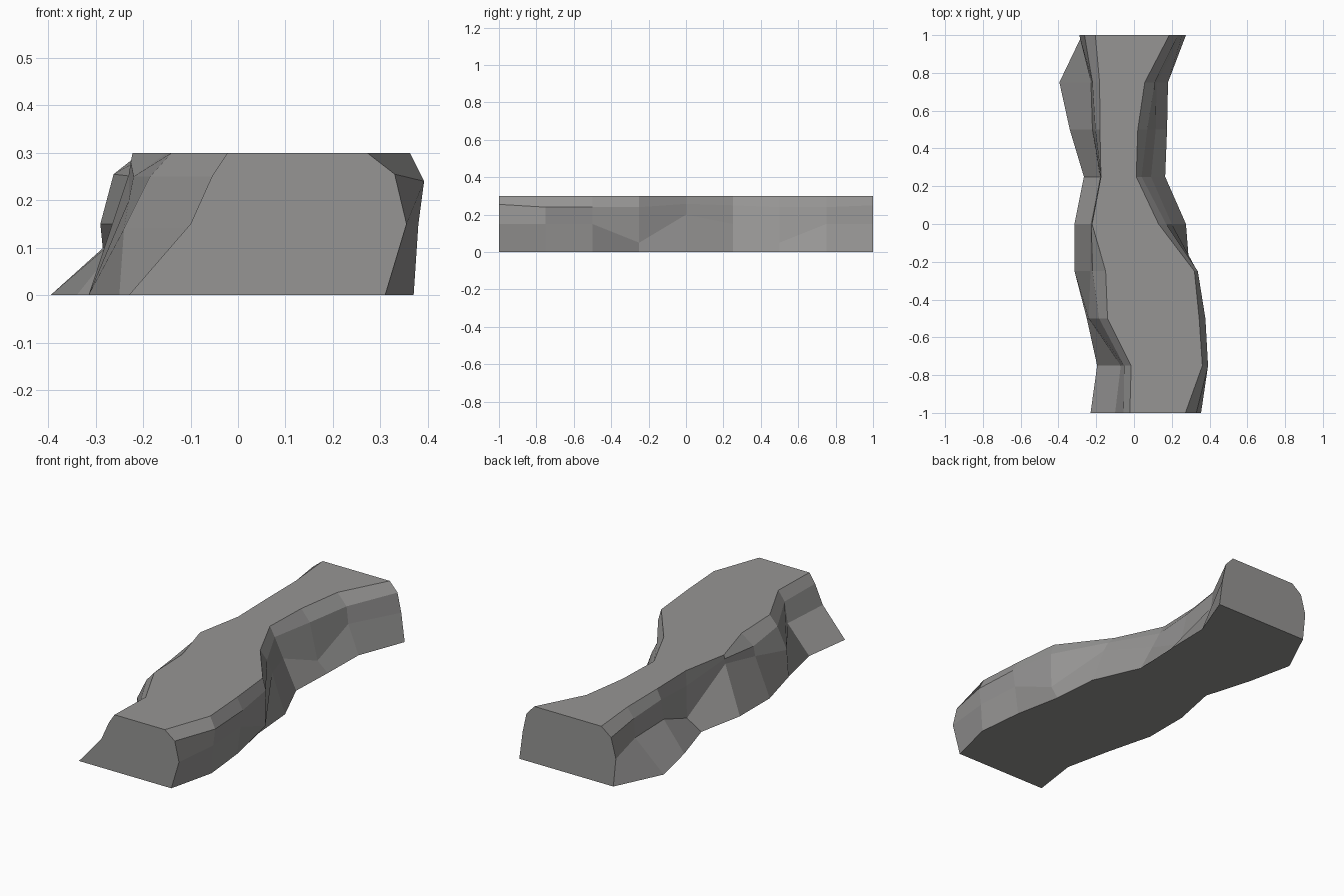
import bpy, bmesh

if "Cube" in bpy.data.objects:
    bpy.data.objects.remove(bpy.data.objects["Cube"])

TOP = 0.3
Y_START, Y_STEP = -1.0, 0.25

# Bank profiles from front to back:
# foot x, middle (x, z), shoulder (x, z), rim x
left_bank = [
    (-.23, (-.10, .15), (-.055, .25), -.022),
    (-.195, (-.07, .14), (-.052, .25), -.015),
    (-.25, (-.24, .14), (-.185, .25), -.14),
    (-.315, (-.23, .20), (-.22, .25), -.15),
    (-.315, (-.23, .255), (-.226, .28), -.222),
    (-.265, (-.18, .05), (-.178, .22), -.175),
    (-.34, (-.22, .15), (-.205, .25), -.18),
    (-.395, (-.228, .15), (-.22, .25), -.182),
    (-.275, (-.29, .15), (-.262, .255), -.205),
]
right_bank = [
    (.31, (.355, .15), (.33, .255), .272),
    (.37, (.38, .15), (.392, .24), .362),
    (.345, (.365, .15), (.378, .24), .345),
    (.295, (.335, .05), (.338, .24), .32),
    (.275, (.20, .20), (.17, .258), .13),
    (.165, (.09, .15), (.04, .25), .012),
    (.175, (.115, .05), (.07, .24), .02),
    (.18, (.12, .15), (.11, .24), .057),
    (.275, (.255, .15), (.233, .25), .187),
]


def bank_points(bank, y):
    foot, mid, shoulder, rim = bank
    return [(foot, y, 0), (mid[0], y, mid[1]),
            (shoulder[0], y, shoulder[1]), (rim, y, TOP)]


# Rock path: loft the cross-sections and cap both ends
bm = bmesh.new()
rings = []
for i, (left, right) in enumerate(zip(left_bank, right_bank)):
    y = Y_START + i * Y_STEP
    outline = bank_points(left, y) + bank_points(right, y)[::-1]
    rings.append([bm.verts.new(p) for p in outline])

for a, b in zip(rings, rings[1:]):
    for j in range(len(a)):
        k = (j + 1) % len(a)
        bm.faces.new((a[k], b[k], b[j], a[j]))
bm.faces.new(rings[0])
bm.faces.new(rings[-1][::-1])
bmesh.ops.recalc_face_normals(bm, faces=bm.faces)

mesh = bpy.data.meshes.new("rock_path")
bm.to_mesh(mesh)
bm.free()
rock_path = bpy.data.objects.new("rock_path", mesh)
bpy.context.collection.objects.link(rock_path)

# Dark stone colour
stone = bpy.data.materials.new("dark_stone")
stone.diffuse_color = (.305, .30, .295, 1)
stone.use_nodes = True
stone.node_tree.nodes["Principled BSDF"].inputs["Base Color"].default_value = stone.diffuse_color
mesh.materials.append(stone)
